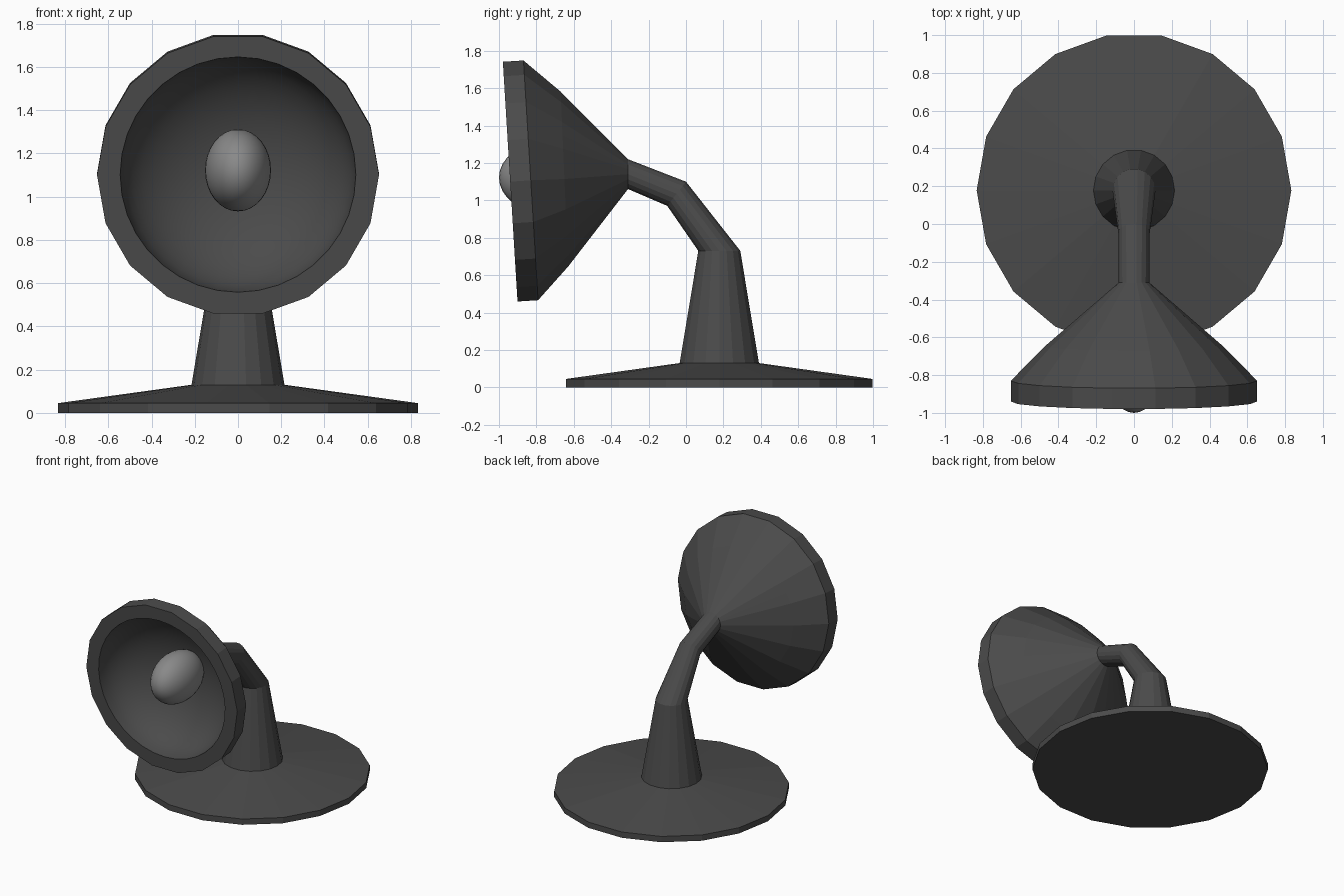
import bpy, bmesh
from math import sin, cos, pi, radians
from mathutils import Vector

if "Cube" in bpy.data.objects:
    bpy.data.objects.remove(bpy.data.objects["Cube"])

SIDES = 18


def material(name, v):
    m = bpy.data.materials.new(name)
    m.diffuse_color = (v, v, v, 1)
    m.use_nodes = True
    m.node_tree.nodes["Principled BSDF"].inputs["Base Color"].default_value = m.diffuse_color
    return m


dark = material("dark_metal", 0.07)
light = material("bulb_grey", 0.25)


def loft(name, rings, seg=SIDES, caps=(True, True), smooth=False, sides=None):
    """Skin rings (y, z, radius, tilt in degrees, round) into one object."""
    bm = bmesh.new()
    loops = []
    for y, z, r, tilt, is_round in rings:
        v = Vector((0, cos(radians(tilt)), sin(radians(tilt))))
        loop = []
        for i in range(seg):
            a = 2 * pi * i / seg
            # odd points of a doubled ring sit on the middle of a polygon side
            k = cos(pi / SIDES) if seg > SIDES and i % 2 and not is_round else 1
            p = Vector((0, y, z)) + r * k * (Vector((cos(a), 0, 0)) + v * sin(a))
            loop.append(bm.verts.new(p))
        loops.append(loop)
    for a, b in zip(loops, loops[1:]):
        for i in range(seg):
            j = (i + 1) % seg
            bm.faces.new((a[i], a[j], b[j], b[i]))
    if caps[0]:
        bm.faces.new(loops[0])
    if caps[1]:
        bm.faces.new(loops[-1][::-1])
    for f in bm.faces:
        f.smooth = smooth
    if all(caps):
        bmesh.ops.recalc_face_normals(bm, faces=bm.faces)
    me = bpy.data.meshes.new(name)
    bm.to_mesh(me)
    bm.free()
    ob = bpy.data.objects.new(name, me)
    bpy.context.collection.objects.link(ob)
    me.materials.append(dark)
    return ob


# Foot disc
CY = 0.178
loft("base", [(CY, 0, 0.833, 0, False), (CY, 0.045, 0.833, 0, False),
              (CY, 0.13, 0.215, 0, False)])

# Tapered column and bent neck
loft("stem", [(CY, 0.13, 0.215, 0, False), (CY, 0.73, 0.114, 0, False),
              (-0.05, 1.035, 0.083, 52, False), (-0.31, 1.14, 0.081, 90, False)])

# Faceted shade with flat front rim
T = 93.5
FY, FZ = -0.94, 1.102
loft("shade", [(-0.31, 1.14, 0.081, 90, False), (-0.65, 1.114, 0.475, T - 1, False),
               (-0.83, 1.107, 0.652, T, False), (FY, 1.10, 0.652, T, False),
               (FY, FZ, 0.545, T, True)], seg=36, caps=(False, False))

# Smooth concave bowl inside the shade
DEPTH = 0.37
bowl = []
for i in range(11):
    a = (pi / 2 - 0.02) * i / 10
    d = DEPTH * sin(a)
    bowl.append((FY + d * cos(radians(3.5)), FZ + d * sin(radians(3.5)),
                 0.545 * cos(a), T, True))
loft("bowl", bowl, seg=36, caps=(False, True), smooth=True)

# Egg-shaped bulb
bpy.ops.mesh.primitive_uv_sphere_add(segments=32, ring_count=16, radius=1,
                                     location=(0, -0.75, 1.122))
bulb = bpy.context.object
bulb.name = "bulb"
bulb.scale = (0.153, 0.25, 0.19)
bulb.data.materials.append(light)
bpy.ops.object.shade_smooth()
